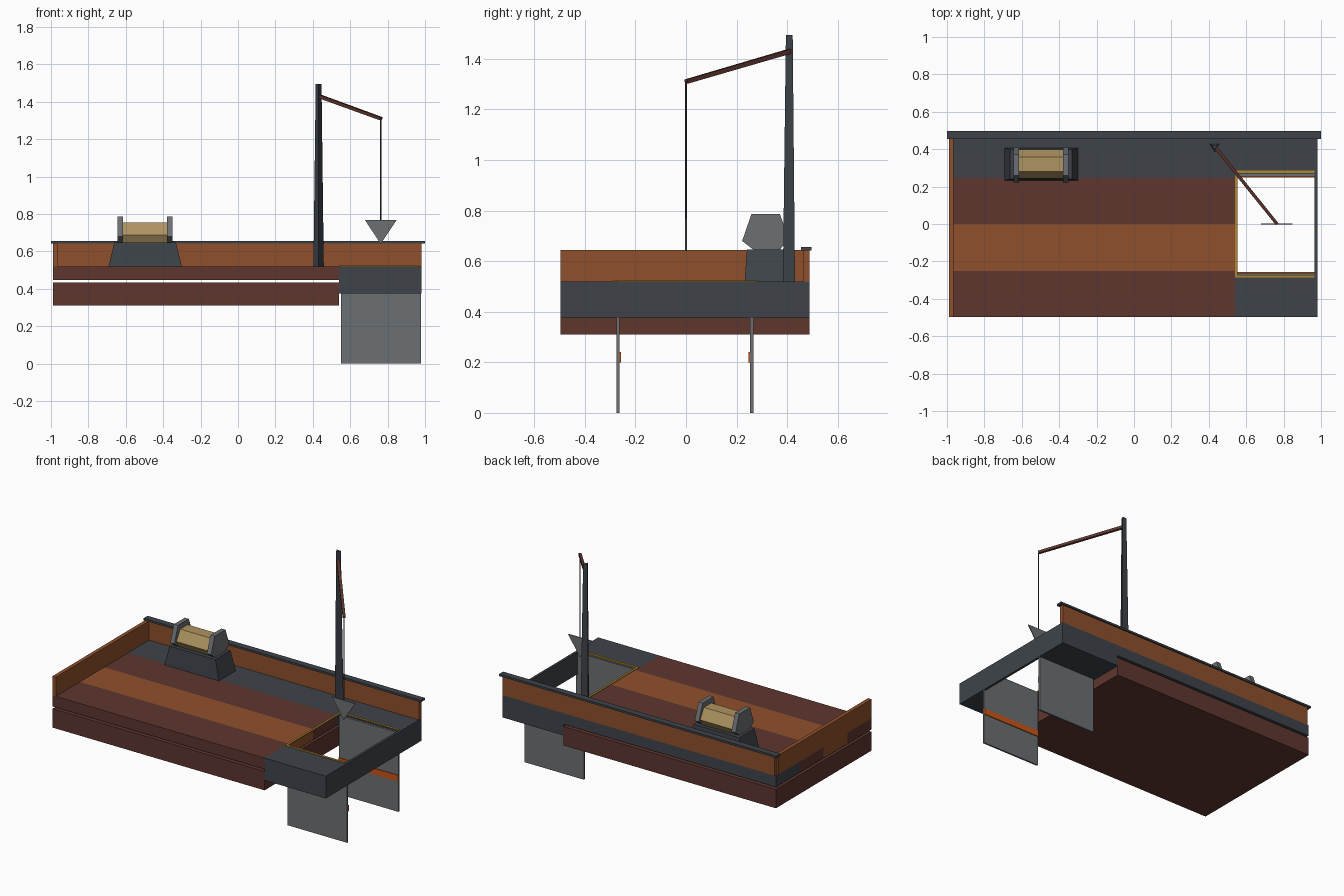
import bpy, bmesh, math
from mathutils import Vector

if "Cube" in bpy.data.objects:
    bpy.data.objects.remove(bpy.data.objects["Cube"])


def mat(name, r, g, b):
    m = bpy.data.materials.new(name)
    lin = [((c / 255 + 0.055) / 1.055) ** 2.4 for c in (r, g, b)]
    m.diffuse_color = (*lin, 1)
    m.use_nodes = True
    m.node_tree.nodes["Principled BSDF"].inputs["Base Color"].default_value = m.diffuse_color
    return m


SLATE = mat("dark slate", 62, 68, 74)
RED = mat("dark red wood", 95, 54, 47)
BROWN = mat("orange brown wood", 143, 80, 44)
STEEL = mat("grey steel", 108, 112, 115)
TAN = mat("tan rope", 174, 147, 97)
YELLOW = mat("yellow trim", 178, 135, 48)
ORANGE = mat("orange stripe", 200, 85, 25)


def mesh(name, verts, faces, m):
    me = bpy.data.meshes.new(name)
    me.from_pydata(verts, [], faces)
    bm = bmesh.new()
    bm.from_mesh(me)
    bmesh.ops.recalc_face_normals(bm, faces=bm.faces)
    bm.to_mesh(me)
    bm.free()
    me.materials.append(m)
    ob = bpy.data.objects.new(name, me)
    bpy.context.collection.objects.link(ob)
    return ob


def loft(name, a, b, m):
    """Solid between two matching polygon rings."""
    n = len(a)
    faces = [tuple(range(n)), tuple(range(n, 2 * n))]
    faces += [(i, (i + 1) % n, n + (i + 1) % n, n + i) for i in range(n)]
    return mesh(name, list(a) + list(b), faces, m)


def rect(x0, x1, y0, y1, z):
    return [(x0, y0, z), (x1, y0, z), (x1, y1, z), (x0, y1, z)]


def box(name, x0, x1, y0, y1, z0, z1, m):
    return loft(name, rect(x0, x1, y0, y1, z0), rect(x0, x1, y0, y1, z1), m)


def rod(name, p, q, r0, r1, n, m, turn=0):
    """Tapered straight bar with n sides."""
    p, q = Vector(p), Vector(q)
    d = (q - p).normalized()
    u = Vector((1, 0, 0)) if abs(d.z) > 0.9 else d.cross(Vector((0, 0, 1))).normalized()
    v = d.cross(u)
    ang = [turn + 2 * math.pi * i / n for i in range(n)]
    ring = lambda c, r: [tuple(c + r * (math.cos(t) * u + math.sin(t) * v)) for t in ang]
    return loft(name, ring(p, r0), ring(q, r1), m)


F, B = -0.497, 0.488   # front and back of the deck

# Hull slab and floating deck planks
box("hull_slab", -0.99, 0.54, F, B, 0.31, 0.433, RED)
edges = [F, -0.25, 0, 0.245, B]
for i, m in enumerate((RED, BROWN, RED, SLATE)):
    box(f"deck_plank_{i + 1}", -0.99, 0.54, edges[i], edges[i + 1], 0.448, 0.52, m)

# Frame around the well
box("well_frame_front", 0.54, 0.98, F, -0.274, 0.375, 0.52, SLATE)
box("well_frame_back", 0.54, 0.98, 0.267, B, 0.375, 0.52, SLATE)
box("well_frame_end", 0.965, 0.981, F, B, 0.375, 0.52, SLATE)

# Well side plates with inner stripes, and yellow edging
for side, y0, y1, s0, s1 in (("front", -0.274, -0.263, -0.263, -0.257),
                             ("back", 0.254, 0.267, 0.248, 0.254)):
    box(f"well_plate_{side}", 0.55, 0.979, y0, y1, 0, 0.515, STEEL)
    box(f"plate_stripe_{side}", 0.55, 0.979, s0, s1, 0.2, 0.24, ORANGE)
box("edge_trim_front", 0.54, 0.965, -0.287, -0.273, 0.518, 0.524, YELLOW)
box("edge_trim_back", 0.54, 0.965, 0.272, 0.286, 0.518, 0.524, YELLOW)
box("edge_trim_left", 0.54, 0.553, -0.287, 0.286, 0.518, 0.524, YELLOW)

# Walls and cap rail
box("back_wall", -0.98, 0.98, 0.463, B, 0.52, 0.645, BROWN)
box("left_wall", -0.99, -0.965, F, 0.463, 0.52, 0.645, BROWN)
box("cap_rail", -1, 1, 0.455, 0.497, 0.643, 0.656, SLATE)

# Winch: tapered base, hexagonal side cheeks, rope drum
loft("winch_base", rect(-0.692, -0.3, 0.232, 0.406, 0.52),
     rect(-0.662, -0.332, 0.241, 0.397, 0.647), SLATE)
cheek = [(0.222, 0.68), (0.259, 0.787), (0.371, 0.787), (0.41, 0.68), (0.365, 0.645), (0.267, 0.645)]
for side, x in (("left", -0.644), ("right", -0.38)):
    loft(f"winch_cheek_{side}", [(x, y, z) for y, z in cheek],
         [(x + 0.03, y, z) for y, z in cheek], STEEL)
rod("winch_drum", (-0.62, 0.32, 0.688), (-0.375, 0.32, 0.688), 0.077, 0.077, 6, TAN)

# Crane: three-sided mast, boom, rope and flat triangular scoop
rod("crane_mast", (0.431, 0.415, 0.52), (0.431, 0.413, 1.495), 0.032, 0.018, 3, SLATE, -math.pi / 2)
rod("crane_boom", (0.435, 0.41, 1.43), (0.765, 0, 1.31), 0.013, 0.012, 4, RED, math.pi / 4)
rod("crane_rope", (0.763, 0, 1.31), (0.763, 0, 0.765), 0.004, 0.004, 4, SLATE)
scoop = [(0.679, 0.768), (0.848, 0.768), (0.763, 0.64)]
loft("crane_scoop", [(x, -0.003, z) for x, z in scoop], [(x, 0.003, z) for x, z in scoop], STEEL)
